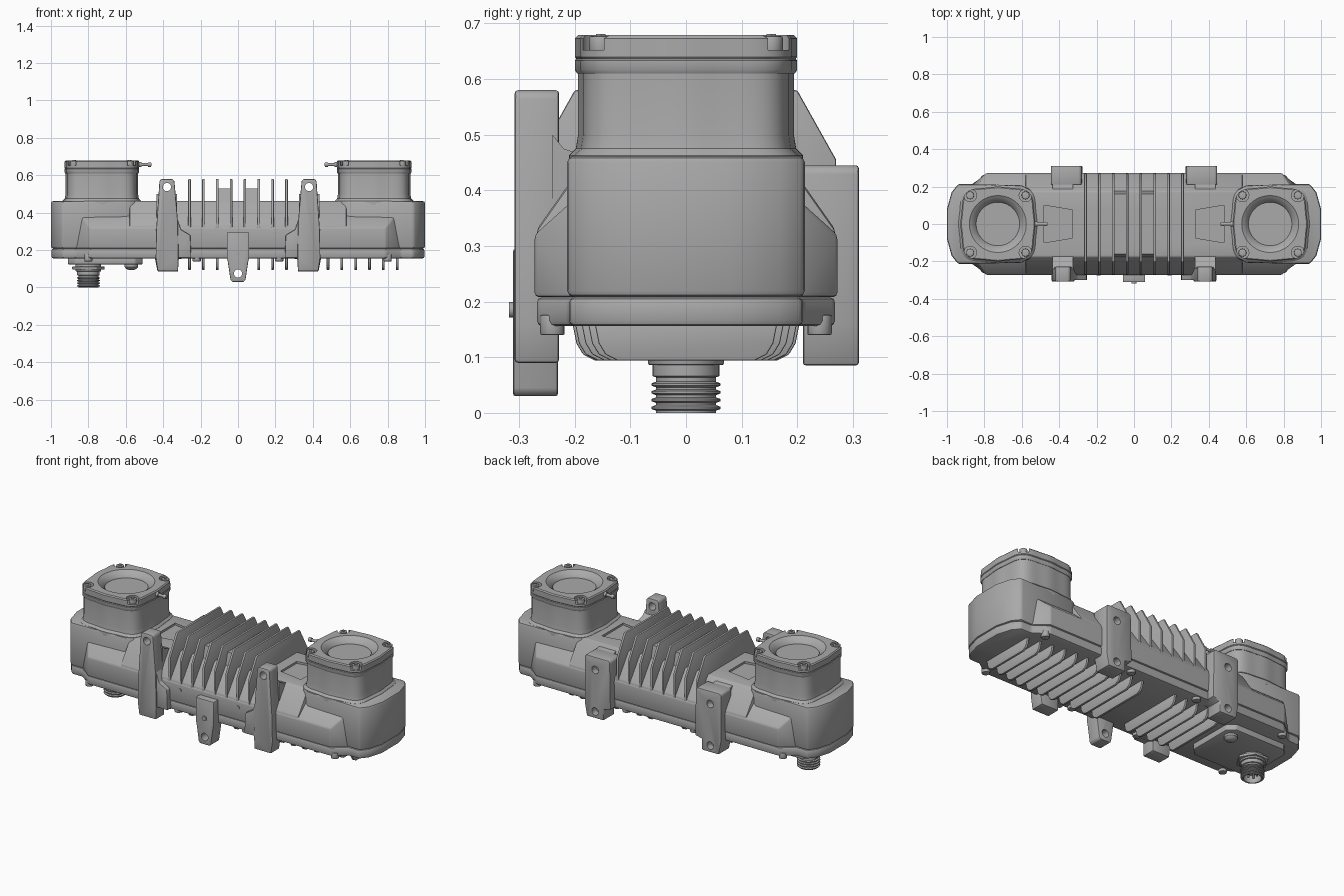
import bpy, bmesh, math
from mathutils import Vector

cube = bpy.data.objects.get("Cube")
if cube:
    bpy.data.objects.remove(cube, do_unlink=True)

metal = bpy.data.materials.new("cast grey metal")
metal.use_nodes = True
GREY = (0.4, 0.4, 0.4, 1)
metal.diffuse_color = GREY
metal.node_tree.nodes["Principled BSDF"].inputs["Base Color"].default_value = GREY


def apply_mod(ob, kind, **settings):
    mod = ob.modifiers.new("mod", kind)
    for key, val in settings.items():
        setattr(mod, key, val)
    bpy.ops.object.modifier_apply(modifier=mod.name)


def finish(name, bm, bevel=0, cutters=()):
    """Turn a bmesh into a bevelled, cut and smoothed object."""
    bmesh.ops.recalc_face_normals(bm, faces=bm.faces)
    mesh = bpy.data.meshes.new(name)
    bm.to_mesh(mesh)
    bm.free()
    mesh.materials.append(metal)
    ob = bpy.data.objects.new(name, mesh)
    bpy.context.collection.objects.link(ob)
    bpy.ops.object.select_all(action='DESELECT')
    ob.select_set(True)
    bpy.context.view_layer.objects.active = ob
    if bevel:
        apply_mod(ob, 'BEVEL', width=bevel, segments=2, limit_method='ANGLE')
    for cutter in cutters:
        cutter.hide_render = True
        apply_mod(ob, 'BOOLEAN', operation='DIFFERENCE', object=cutter)
        bpy.data.objects.remove(cutter, do_unlink=True)
    bpy.ops.object.shade_smooth_by_angle(angle=math.radians(35))
    return ob


def hull(name, points, bevel=0):
    bm = bmesh.new()
    for p in points:
        bm.verts.new(p)
    bmesh.ops.convex_hull(bm, input=bm.verts)
    bmesh.ops.dissolve_limit(bm, angle_limit=0.01, verts=bm.verts, edges=bm.edges)
    return finish(name, bm, bevel)


def place(axis, u, v, w):
    return {'x': (w, u, v), 'y': (u, w, v), 'z': (u, v, w)}[axis]


def loft(name, rings, bevel=0, cutters=()):
    """Skin a list of equal-length point rings and cap both ends."""
    bm = bmesh.new()
    loops = [[bm.verts.new(p) for p in ring] for ring in rings]
    n = len(loops[0])
    for a, b in zip(loops, loops[1:]):
        for i in range(n):
            bm.faces.new((a[i], a[(i + 1) % n], b[(i + 1) % n], b[i]))
    bm.faces.new(loops[0])
    bm.faces.new(loops[-1])
    return finish(name, bm, bevel, cutters)


def prism(name, outline, axis, lo, hi, bevel=0, cutters=()):
    return loft(name, [[place(axis, u, v, w) for u, v in outline] for w in (lo, hi)], bevel, cutters)


def circle(u, v, r, n=24):
    return [(u + r * math.cos(math.tau * i / n), v + r * math.sin(math.tau * i / n)) for i in range(n)]


def rod(name, axis, u, v, r, lo, hi, n=24, bevel=0):
    return prism(name, circle(u, v, r, n), axis, lo, hi, bevel)


def both(half):
    """Mirror a half outline across the second coordinate."""
    return half + [(u, -v) for u, v in reversed(half)]


def sided(s, pts):
    return [(s * u, v) for u, v in pts]


# Housing: two deep ends joined by a sloped centre and low side bulges
end_plan = both([(0.53, 0.17), (0.6, 0.207), (0.94, 0.214), (0.975, 0.17), (1, 0.08)])
for s, side in ((1, "left"), (-1, "right")):
    prism(side + "_end_housing", sided(s, end_plan), 'z', 0.208, 0.462, 0.012)

centre_section = both([(0.462, 0.175), (0.33, 0.268), (0.208, 0.268)])
pockets = [prism("pocket_cutter", sided(s, both([(0.33, 0.075), (0.48, 0.1)])), 'z', 0.45, 0.5)
           for s in (1, -1)]
prism("centre_housing", [(y, z) for z, y in centre_section], 'x', -0.58, 0.58, 0.008, pockets)
hull("side_bulge", [(sx * x, sy * y, z) for sx in (1, -1) for sy in (1, -1)
     for x, y, z in ((0.79, 0.272, 0.208), (0.79, 0.272, 0.32), (0.87, 0.205, 0.208), (0.84, 0.2, 0.385))], 0.008)

# Base cover, parted from the housing by a fine seam
base_half = [(0.997, 0.08), (0.972, 0.168), (0.937, 0.21), (0.87, 0.21), (0.79, 0.268)]
base_half = base_half + [(-x, y) for x, y in reversed(base_half)]
prism("base_cover", both(base_half), 'z', 0.156, 0.208, 0.01)

# Upper cooling fins and the raised blocks between the inner ones
fin_half = [(0.2, 0.215), (0.27, 0.225), (0.27, 0.455), (0.2, 0.58)]
fin_outline = fin_half + [(-y, z) for y, z in reversed(fin_half)]
PITCH = 0.074
for i in range(8):
    x = (i - 3.5) * PITCH
    prism("upper_fin", fin_outline, 'x', x - 0.007, x + 0.007, 0.004)
for s in (1, -1):
    lo, hi = sorted((s * 0.037, s * 0.111))
    prism("fin_block", [(-0.19, 0.4), (-0.16, 0.53), (0.16, 0.53), (0.19, 0.4)], 'x', lo, hi)

# Lower cooling fins, shorter towards the far end
for i in range(-6, 12):
    x = (i + 0.5) * PITCH
    if abs(x) < 0.05:
        continue
    w = 0.205 if x < 0.6 else 0.205 - (x - 0.6) * 0.16
    half = [(w, 0.165), (w - 0.008, 0.125), (w - 0.02, 0.105), (w - 0.042, 0.094)]
    prism("lower_fin", half + [(-y, z) for y, z in reversed(half)], 'x', x - 0.007, x + 0.007, 0.003)

# Mounting brackets, front and back
front_arm = [(0.32, 0.09), (0.43, 0.09), (0.44, 0.16), (0.438, 0.3), (0.42, 0.57), (0.41, 0.58),
             (0.35, 0.58), (0.34, 0.57), (0.322, 0.36), (0.318, 0.16)]
front_skirt = [(0.25, 0.16), (0.33, 0.16), (0.33, 0.39), (0.305, 0.31), (0.255, 0.28)]
back_arm = [(0.32, 0.085), (0.43, 0.085), (0.445, 0.16), (0.445, 0.435), (0.435, 0.445),
            (0.29, 0.445), (0.28, 0.435), (0.275, 0.16), (0.32, 0.15)]
for s, side in ((1, "left"), (-1, "right")):
    hole = rod("hole_cutter", 'y', s * 0.38, 0.537, 0.022, -0.4, -0.1)
    prism(side + "_front_bracket", sided(s, front_arm), 'y', -0.308, -0.228, 0.006, [hole])
    prism(side + "_front_skirt", sided(s, front_skirt), 'y', -0.3, -0.2, 0.005)
    lo, hi = sorted((s * 0.325, s * 0.435))
    prism(side + "_front_web", [(-0.24, 0.16), (-0.24, 0.5), (-0.22, 0.475), (-0.16, 0.455), (-0.16, 0.16)],
          'x', lo, hi)
    holes = [rod("hole_cutter", 'y', s * 0.375, z, 0.022, 0.27, 0.4) for z in (0.37, 0.125)]
    prism(side + "_back_bracket", sided(s, back_arm), 'y', 0.21, 0.311, 0.006, holes)
    prism(side + "_back_web", [(0.14, 0.22), (0.14, 0.455), (0.22, 0.44), (0.22, 0.22)], 'x', lo, hi)
    rod("front_pin", 'y', s * 0.19, 0.285, 0.011, -0.275, -0.26, 16)

# Centre tab hanging from the front
tab_half = [(0.04, 0.04), (0.055, 0.14), (0.06, 0.16), (0.06, 0.295)]
tab = [(0.03, 0.03)] + tab_half + [(-x, z) for x, z in reversed(tab_half)] + [(-0.03, 0.03)]
prism("centre_tab", tab, 'y', -0.311, -0.23, 0.005, [rod("hole_cutter", 'y', 0, 0.075, 0.022, -0.4, -0.1)])
rod("tab_bolt", 'y', 0, 0.185, 0.014, -0.318, -0.3, 16)


# Lens towers with scalloped lids
def tower_ring(cx, z, scale):
    ring = []
    for i in range(96):
        a = math.tau * i / 96
        c, q = math.cos(a), math.sin(a)
        r = 0.197 * scale * (c ** 4 + q ** 4) ** -0.25 * (1 + 0.015 * math.cos(8 * a))
        ring.append((cx + r * c, r * q, z))
    return ring


def round_ring(cx, z, r):
    return [(u, v, z) for u, v in circle(cx, 0, r, 96)]


for s, side in ((1, "left"), (-1, "right")):
    cx = s * 0.728
    corners = [(cx + i * 0.148, j * 0.153) for i in (1, -1) for j in (1, -1)]
    loft(side + "_tower", [tower_ring(cx, z, k) for z, k in
         ((0.44, 1.05), (0.463, 1.05), (0.475, 0.99), (0.5, 0.97), (0.615, 0.97))])
    loft(side + "_tower_gasket", [tower_ring(cx, z, k) for z, k in
         ((0.61, 0.98), (0.617, 1), (0.633, 1), (0.638, 0.98))])
    lid = [tower_ring(cx, z, k) for z, k in ((0.636, 0.985), (0.64, 1), (0.673, 1), (0.679, 0.97))]
    lid += [round_ring(cx, z, r) for z, r in ((0.679, 0.152), (0.672, 0.142), (0.652, 0.118), (0.645, 0.116))]
    loft(side + "_lid", lid, 0, [rod("screw_cutter", 'z', u, v, 0.034, 0.652, 0.72) for u, v in corners])
    for u, v in corners:
        rod("lid_screw", 'z', u, v, 0.021, 0.645, 0.677, 16, 0.003)
        rod("lid_screw_tip", 'z', u, v, 0.01, 0.67, 0.681, 6)
    # Air nipple pointing to the middle
    for name, r, far, near in (("nipple_stem", 0.008, 0.555, 0.462), ("nipple_collar", 0.014, 0.555, 0.515),
                               ("nipple_tip", 0.012, 0.482, 0.465)):
        lo, hi = sorted((s * far, s * near))
        rod(side + "_" + name, 'x', 0, 0.657, r, lo, hi, 16)

# Cover bolts under the rim
for x in (-0.8, -0.22, 0.22, 0.8):
    for y in (-0.24, 0.24):
        rod("cover_bolt", 'z', x, y, 0.022, 0.14, 0.176, 16, 0.003)

# Connector plate, vent dome and threaded plug socket
plate = [(-0.91, -0.13), (-0.87, -0.17), (-0.55, -0.17), (-0.51, -0.13),
         (-0.51, 0.13), (-0.55, 0.17), (-0.87, 0.17), (-0.91, 0.13)]
prism("connector_plate", plate, 'z', 0.122, 0.165, 0.008)
loft("vent_dome", [[(u, v, z) for u, v in circle(-0.57, 0.1, r)] for z, r in
     ((0.13, 0.036), (0.11, 0.036), (0.1, 0.028), (0.094, 0.014))])
CX = -0.8
rod("socket_nut", 'z', CX, 0, 0.088, 0.096, 0.112, 6, 0.004)
rod("socket_washer", 'z', CX, 0, 0.068, 0.086, 0.13, 32, 0.003)
profile = [(0.1, 0.06), (0.066, 0.06), (0.064, 0.054)]
for k in range(4):
    z = 0.056 - k * 0.014
    profile += [(z, 0.054), (z - 0.003, 0.062), (z - 0.007, 0.062), (z - 0.01, 0.054)]
profile += [(0, 0.054), (0, 0.046), (0.045, 0.046)]
loft("threaded_socket", [[(u, v, z) for u, v in circle(CX, 0, r, 40)] for z, r in profile])
for u, v in circle(CX, 0, 0.024, 5):
    rod("socket_pin", 'z', u, v, 0.005, 0.015, 0.05, 8)
